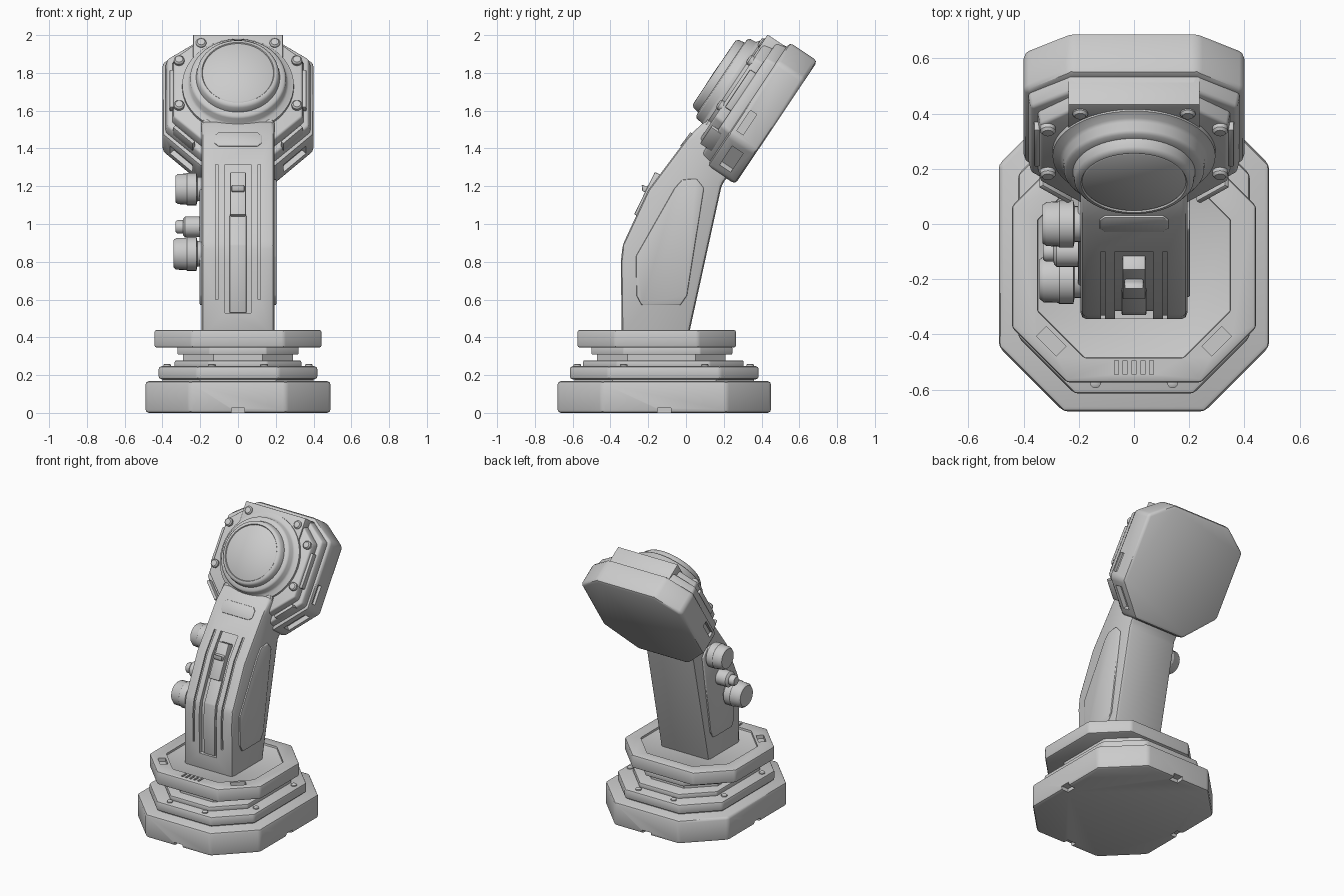
import bpy, bmesh, math
from mathutils import Matrix, Vector

if "Cube" in bpy.data.objects:
    bpy.data.objects.remove(bpy.data.objects["Cube"])

grey = bpy.data.materials.new("light_grey")
grey.diffuse_color = (0.6, 0.6, 0.6, 1)
grey.use_nodes = True
grey.node_tree.nodes["Principled BSDF"].inputs["Base Color"].default_value = grey.diffuse_color


def frame(o, x, y):
    x, y = Vector(x).normalized(), Vector(y).normalized()
    m = Matrix((x, y, x.cross(y))).transposed().to_4x4()
    m.translation = Vector(o)
    return m


WORLD = Matrix.Identity(4)
SIDE = frame((0, 0, 0), (0, 1, 0), (0, 0, 1))              # local (y, z), depth along x
HEAD = frame((0, .26, 1.21), (1, 0, 0), (0, .556, .831))   # tilted head plane, depth to front


def finish(name, bm, m, bevel=0, segs=2):
    bmesh.ops.remove_doubles(bm, verts=bm.verts, dist=1e-5)
    bmesh.ops.recalc_face_normals(bm, faces=bm.faces)
    if bevel:
        edges = [e for e in bm.edges if len(e.link_faces) == 2 and e.calc_face_angle(0) > .3]
        bmesh.ops.bevel(bm, geom=edges, offset=bevel, segments=segs, profile=.5,
                        affect='EDGES', clamp_overlap=True)
    bm.transform(m)
    me = bpy.data.meshes.new(name)
    bm.to_mesh(me)
    bm.free()
    ob = bpy.data.objects.new(name, me)
    bpy.context.collection.objects.link(ob)
    me.materials.append(grey)
    return ob


def prism(name, pts, a, b, m=WORLD, bevel=0, taper=1, segs=2):
    bm = bmesh.new()
    cx = sum(p[0] for p in pts) / len(pts)
    cy = sum(p[1] for p in pts) / len(pts)
    lo = [bm.verts.new((x, y, a)) for x, y in pts]
    hi = [bm.verts.new((cx + (x - cx) * taper, cy + (y - cy) * taper, b)) for x, y in pts]
    bm.faces.new(lo)
    bm.faces.new(hi)
    for i in range(len(pts)):
        j = (i + 1) % len(pts)
        bm.faces.new((lo[i], lo[j], hi[j], hi[i]))
    return finish(name, bm, m, bevel, segs)


def lathe(name, prof, m, n=40):
    bm = bmesh.new()
    vs = [bm.verts.new((r, 0, z)) for r, z in prof]
    es = [bm.edges.new(p) for p in zip(vs, vs[1:])]
    bmesh.ops.spin(bm, geom=vs + es, axis=(0, 0, 1), cent=(0, 0, 0), angle=math.tau, steps=n)
    return finish(name, bm, m)


def cut(ob, cutters):
    bpy.context.view_layer.objects.active = ob
    for c in cutters:
        c.hide_render = True
        mod = ob.modifiers.new("cut", 'BOOLEAN')
        mod.operation, mod.solver, mod.object = 'DIFFERENCE', 'EXACT', c
        bpy.ops.object.modifier_apply(modifier=mod.name)
        bpy.data.objects.remove(c)


def oct_(x, y0, y1, c):
    return [(-x + c, y0), (x - c, y0), (x, y0 + c), (x, y1 - c),
            (x - c, y1), (-x + c, y1), (-x, y1 - c), (-x, y0 + c)]


def rect(cx, cy, w, h, deg=0):
    a = math.radians(deg)
    return [(cx + u * w / 2 * math.cos(a) - v * h / 2 * math.sin(a),
             cy + u * w / 2 * math.sin(a) + v * h / 2 * math.cos(a))
            for u, v in ((-1, -1), (1, -1), (1, 1), (-1, 1))]


def mirror(pts):
    return pts + [(-x, y) for x, y in reversed(pts)]


# Stacked base
base = prism("base", oct_(.49, -.68, .45, .235), 0, .168, bevel=.018)
cut(base, [prism("notch", rect(x, y, .07, .07), -.05, .025)
           for x, y in ((.47, -.115), (-.47, -.115), (0, -.665), (0, .435))])
prism("base_seam", oct_(.4, -.59, .36, .2), .15, .19)
prism("base_tier", oct_(.42, -.615, .385, .205), .178, .247, bevel=.015)
prism("base_step", oct_(.335, -.545, .305, .18), .24, .278, bevel=.008)
prism("neck_lower", oct_(.29, -.47, .21, .16), .27, .315)
prism("neck_upper", oct_(.32, -.5, .245, .17), .308, .35, bevel=.006)
for i, (x, y) in enumerate(((.14, -.575), (.14, .34), (.375, .1), (.375, -.33))):
    for s in (1, -1):
        lathe("tier_stud", [(0, .24), (.02, .24), (.02, .255), (.012, .26), (0, .26)],
              Matrix.Translation((s * x, y, 0)), 12)

# Top plate with recessed floor, corner pockets and vents
plate = prism("top_plate", oct_(.443, -.575, .265, .2), .345, .44, bevel=.014)
cutters = [prism("floor_cut", oct_(.35, -.485, .185, .17), .425, .5, bevel=.006)]
for s in (1, -1):
    cutters.append(prism("pocket_cut", rect(s * .3, -.425, .1, .05, s * 45), .415, .5))
for i in range(5):
    cutters.append(prism("vent_cut", rect((i - 2) * .032, -.52, .014, .05), .42, .5))
cut(plate, cutters)

# Handle with front channel and grooves
handle = prism("handle", [(-.34, .4), (-.345, .8), (-.335, .89), (-.2, 1.18), (.01, 1.46), (.1, 1.545),
                          (.35, 1.5), (.3, 1.35), (.19, 1.21), (.012, .4)], -.193, .193, SIDE, bevel=.022)


def strip(path, out, inn):
    return [(y - out, z) for y, z in path] + [(y + inn, z) for y, z in reversed(path)]


front = [(-.343, .53), (-.345, .8), (-.335, .89), (-.2, 1.18), (-.1, 1.315)]
groove = [(-.342, .6)] + front[1:]
cutters = [prism("channel_cut", strip(front, .06, .03), -.068, .068, SIDE)]
for s in (.112, -.112):
    cutters.append(prism("groove_cut", strip(groove, .06, .014), s - .007, s + .007, SIDE))
cut(handle, cutters)
prism("channel_strip", strip(front[:3] + [(-.262, 1.045)], -.015, .04), -.045, .045, SIDE, bevel=.005)

# Rocker switch in the channel
prism("switch_bed", [(-.275, 1.05), (-.165, 1.275), (-.11, 1.25), (-.22, 1.03)], -.042, .042, SIDE, bevel=.006)
prism("switch_lever", [(-.215, 1.2), (-.235, 1.21), (-.232, 1.175), (-.21, 1.165), (-.228, 1.11),
                       (-.15, 1.12), (-.13, 1.22)], -.034, .034, SIDE, bevel=.006)

# Side panels
panel = [(-.262, .62), (-.235, .57), (-.03, .57), (.005, .62), (.095, 1.19), (.055, 1.24),
         (-.02, 1.235), (-.06, 1.19), (-.265, .83)]
prism("right_panel", panel, .18, .203, SIDE, bevel=.007)
prism("left_panel", panel, -.203, -.18, SIDE, bevel=.007)

# Side knobs
for name, y, z, r, tip in (("upper_knob", 0, 1.185, .086, .332), ("lower_knob", -.2, .842, .09, .342)):
    lathe(name, [(0, .19), (r * .75, .19), (r * .75, .215), (r, .22), (r, .27), (r * .95, .275),
                 (r * .93, tip - .015), (r * .8, tip), (0, tip)],
          frame((0, y, z), (0, 0, 1), (0, 1, 0)), 28)
lathe("small_knob", [(0, .19), (.055, .19), (.055, .28), (.045, .29), (.036, .292), (.036, .32),
                     (.028, .33), (0, .33)], frame((0, -.1, .985), (0, 0, 1), (0, 1, 0)), 24)

# Head body with side slots and lower pockets
head = prism("head_body", mirror([(.2, 0), (.4, .2), (.4, .665), (.23, .785)]), 0, .178, HEAD, bevel=.022)
cutters = []
for s in (1, -1):
    cutters.append(prism("slot_cut", rect(s * .4, .307, .04, .13), .11, .15, HEAD))
    cutters.append(prism("wing_cut", rect(s * .3, .1, .17, .06, s * 45), .055, .125, HEAD))
cut(head, cutters)

# Head front layers
prism("head_front", mirror([(.19, .02), (.385, .21), (.385, .65), (.23, .76)]), .17, .235, HEAD,
      bevel=.012, taper=.97)
prism("head_face", mirror([(.17, .06), (.35, .235), (.35, .615), (.22, .725)]), .22, .288, HEAD,
      bevel=.01, taper=.97)
prism("top_tab", mirror([(.238, .58), (.238, .755)]), .165, .298, HEAD, bevel=.004)
for s in (1, -1):
    prism("side_rail", rect(s * .352, .43, .022, .24), .22, .272, HEAD, bevel=.006)
    prism("lower_rail", rect(s * .285, .135, .15, .022, s * 45), .2, .275, HEAD, bevel=.006)
    for x, u in ((.195, .7), (.312, .59), (.312, .305), (.165, .185)):
        lathe("bolt", [(0, .26), (.028, .26), (.028, .303), (.02, .312), (0, .314)],
              HEAD @ Matrix.Translation((s * x, u, 0)), 16)

# Round dial
lathe("dial", [(0, .25), (.298, .25), (.295, .305), (.268, .318), (.258, .328), (.254, .362), (.244, .372),
               (.222, .376), (.216, .408), (.205, .42), (.192, .422), (.188, .416), (.183, .42), (0, .424)],
      HEAD @ Matrix.Translation((0, .43, 0)), 56)

# Neck label panel under the dial
prism("neck_panel", oct_(.125, -.045, .045, .02), -.02, .008,
      frame((0, .003, 1.445), (1, 0, 0), (0, .6, .8)), bevel=.004)

# Smooth shading with sharp edges kept
bpy.ops.object.select_all(action='SELECT')
bpy.ops.object.shade_smooth_by_angle(angle=math.radians(40))
